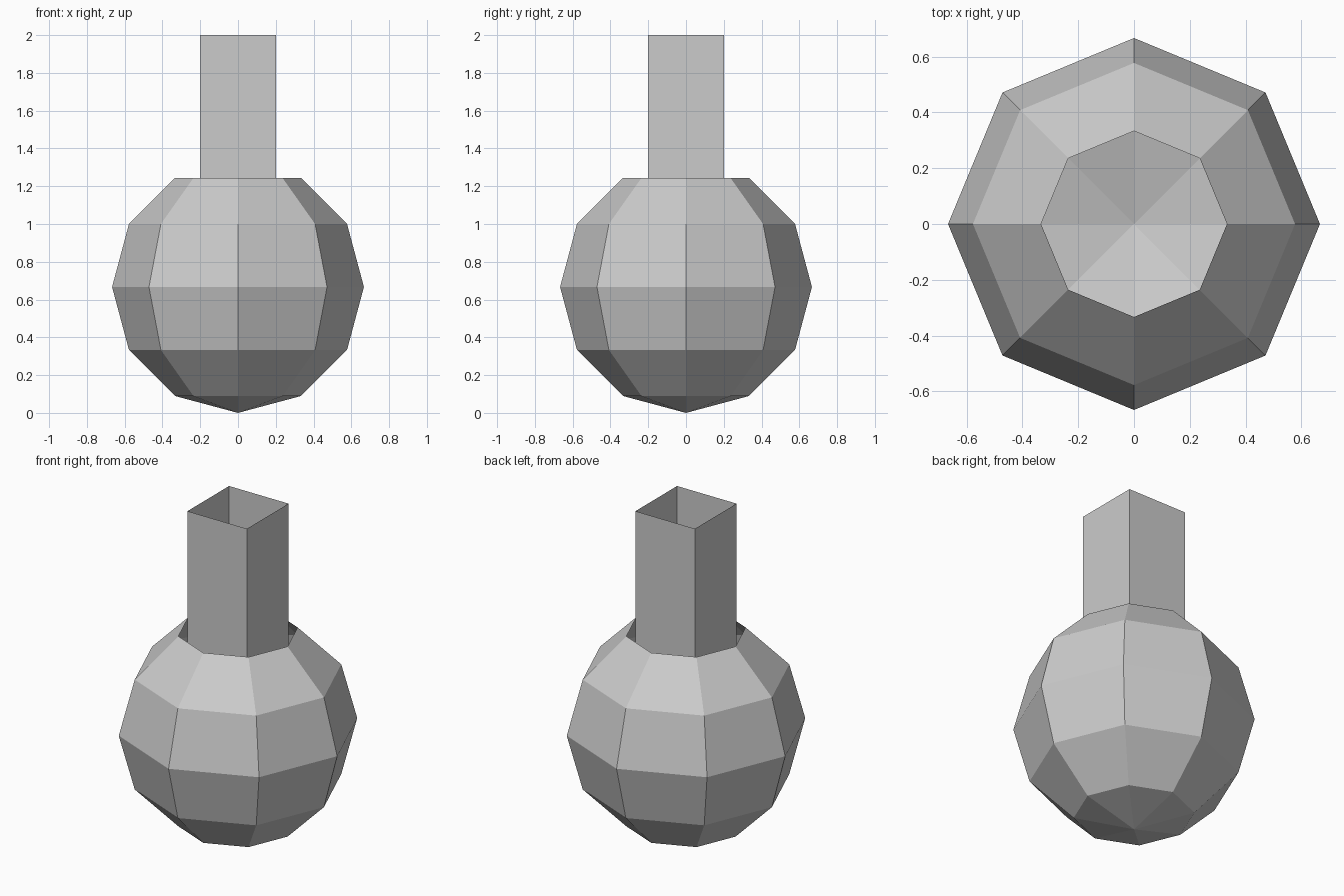
import bpy, bmesh
from mathutils import Matrix

if "Cube" in bpy.data.objects:
    bpy.data.objects.remove(bpy.data.objects["Cube"])

R = 2 / 3


def finish(bm, name):
    mesh = bpy.data.meshes.new(name)
    bm.to_mesh(mesh)
    bm.free()
    obj = bpy.data.objects.new(name, mesh)
    bpy.context.collection.objects.link(obj)


# Round flask body: low-poly sphere with its top cap opened
bm = bmesh.new()
bmesh.ops.create_uvsphere(bm, u_segments=8, v_segments=6, radius=R,
                          matrix=Matrix.Translation((0, 0, R)))
top = max(bm.verts, key=lambda v: v.co.z)
bmesh.ops.delete(bm, geom=[top], context='VERTS')
finish(bm, "flask_body")

# Square neck: open tube reaching down inside the body's opening
bottom, height, width = 1.0, 1.0, 0.4
bm = bmesh.new()
bmesh.ops.create_cube(bm, size=1, matrix=Matrix.Translation((0, 0, bottom + height / 2))
                      @ Matrix.Diagonal((width, width, height, 1)))
bm.normal_update()
ends = [f for f in bm.faces if abs(f.normal.z) > 0.9]
bmesh.ops.delete(bm, geom=ends, context='FACES')
finish(bm, "flask_neck")
